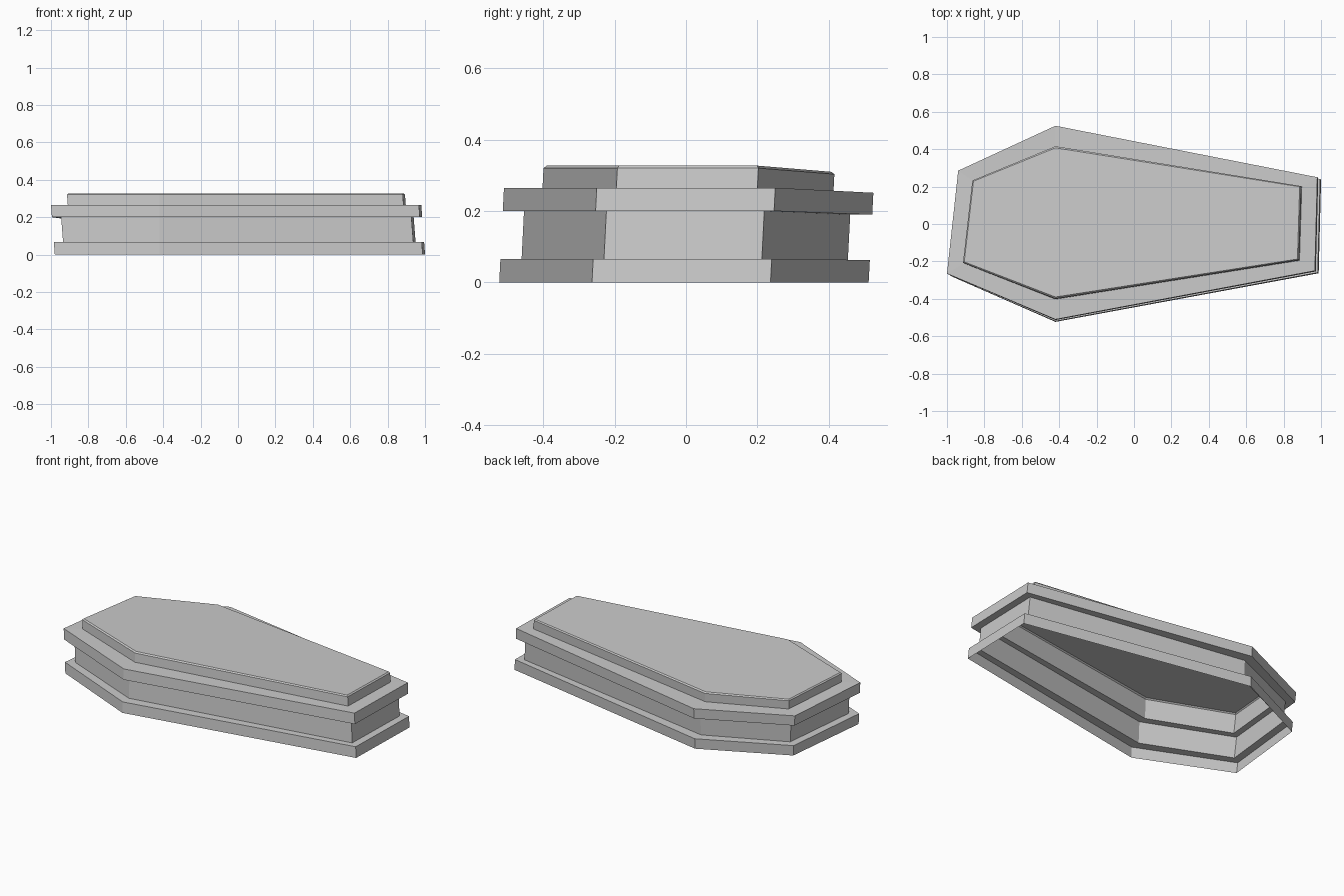
import bpy, bmesh

if "Cube" in bpy.data.objects:
    bpy.data.objects.remove(bpy.data.objects["Cube"])

# Six-sided outlines measured at the lid top: overhanging rim and raised panel
RIM = [(-1.0, -0.265), (-0.42, -0.51), (0.967, -0.25),
       (0.98, 0.25), (-0.42, 0.525), (-0.94, 0.285)]
PANEL = [(-0.91, -0.21), (-0.42, -0.402), (0.885, -0.195),
         (0.897, 0.2), (-0.42, 0.413), (-0.86, 0.23)]
SAG = [0, 0, 0, 0, 0.014, 0.011]      # the worn back edge sits a little lower
Z_REF = 0.265


def ring(t, z):
    """Outline between rim (t=0) and panel (t=1), with the model's slight lean."""
    pts = []
    for (ax, ay), (bx, by), sag in zip(RIM, PANEL, SAG):
        x, y = ax + (bx - ax) * t, ay + (by - ay) * t
        if abs(x) > 0.5:
            x += 0.077 * (Z_REF - z)
        y -= 0.05 * (Z_REF - z)
        pts.append((x, y, z - sag * z / Z_REF))
    return pts


def shell(name, profile, cap=False):
    """Skin a stack of (inset, height) outlines."""
    bm = bmesh.new()
    loops = [[bm.verts.new(p) for p in ring(t, z)] for t, z in profile]
    for lo, hi in zip(loops, loops[1:]):
        for i in range(6):
            j = (i + 1) % 6
            bm.faces.new((lo[i], lo[j], hi[j], hi[i]))
    if cap:
        bm.faces.new(loops[-1])
    me = bpy.data.meshes.new(name)
    bm.to_mesh(me)
    bm.free()
    ob = bpy.data.objects.new(name, me)
    bpy.context.collection.objects.link(ob)
    return ob


BODY = 0.55
# Open-bottomed base moulding
shell("base_moulding", [(0, 0), (0, 0.066), (BODY, 0.066)])
# Recessed side walls
shell("side_walls", [(BODY, 0.066), (BODY, 0.2)])
# Overhanging lid rim
shell("lid_rim", [(1, 0.2), (BODY, 0.2), (0, 0.2), (0, 0.265), (1, 0.265)])
# Raised lid panel with a small chamfer, its sides lining the hollow inside
shell("lid_panel", [(1, 0.2), (1, 0.265), (1, 0.32), (1.08, 0.327)], cap=True)
